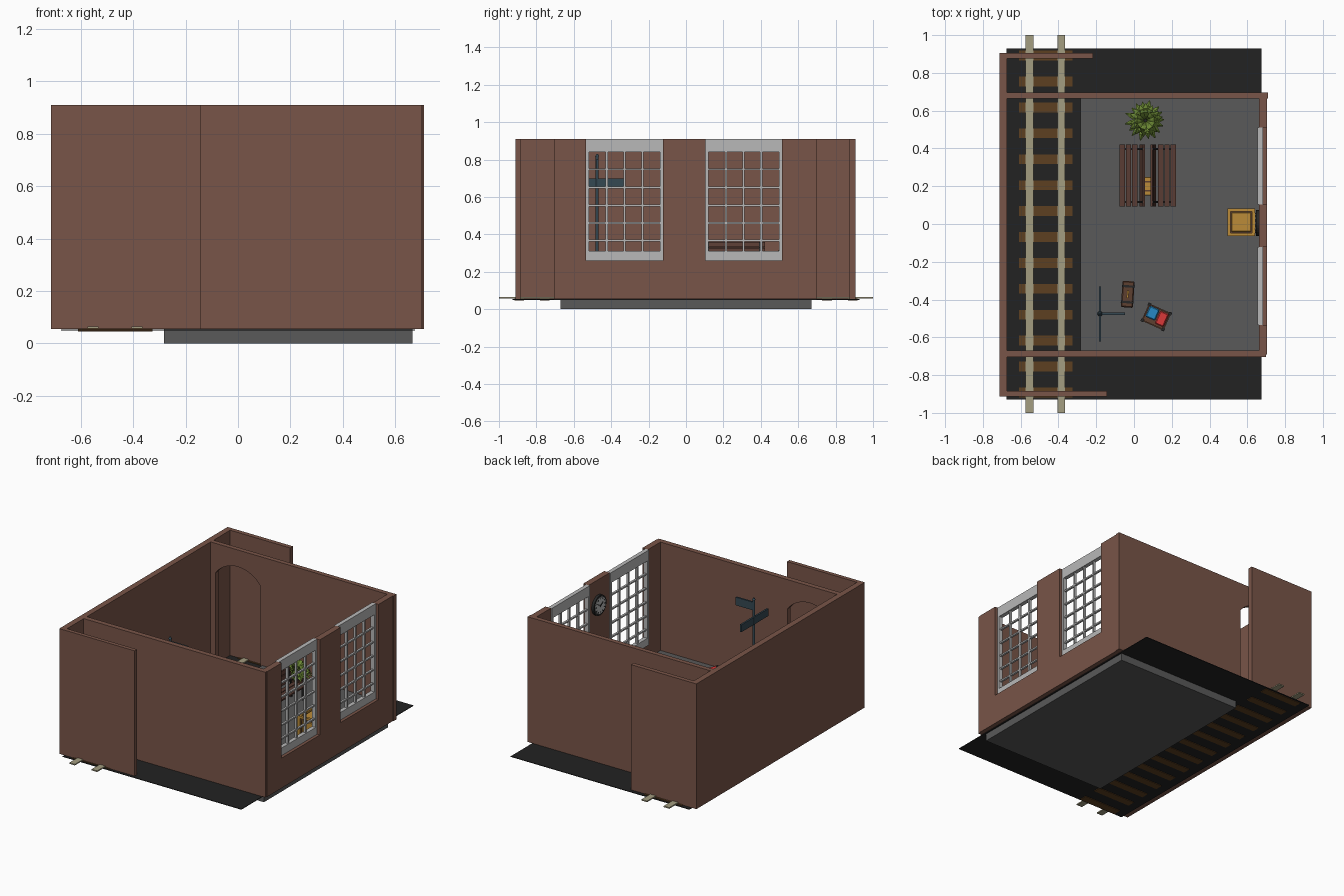
import bpy, bmesh, math, random
from mathutils import Vector, Matrix

if "Cube" in bpy.data.objects:
    bpy.data.objects.remove(bpy.data.objects["Cube"])

random.seed(4)
FLOOR = 0.17


def mat(name, r, g, b):
    m = bpy.data.materials.new(name)
    m.diffuse_color = (r, g, b, 1)
    m.use_nodes = True
    m.node_tree.nodes["Principled BSDF"].inputs["Base Color"].default_value = m.diffuse_color
    return m


BRICK = mat("brick", .19, .09, .065)
STONE = mat("stone", .10, .10, .10)
BLACK = mat("ballast", .016, .016, .016)
RAIL = mat("rail", .37, .34, .22)
WOOD = mat("sleeper_wood", .11, .05, .015)
FRAME = mat("window_grey", .48, .48, .48)
SLAT = mat("bench_wood", .10, .045, .033)
IRON = mat("iron", .02, .02, .02)
CRATE = mat("crate_wood", .50, .26, .04)
SIGN = mat("sign_blue", .035, .065, .085)
LEAF = mat("leaf", .15, .25, .035)
CASE = mat("case_leather", .11, .05, .03)
BLUE = mat("blue_cloth", .02, .25, .55)
RED = mat("red_cloth", .70, .04, .04)


def finish(name, bm, m, bevel=0):
    bmesh.ops.recalc_face_normals(bm, faces=bm.faces)
    me = bpy.data.meshes.new(name)
    bm.to_mesh(me)
    bm.free()
    ob = bpy.data.objects.new(name, me)
    bpy.context.collection.objects.link(ob)
    if m:
        me.materials.append(m)
    if bevel:
        mod = ob.modifiers.new("bevel", "BEVEL")
        mod.width, mod.segments = bevel, 1
    return ob


def boxes(name, specs, m, bevel=0, xf=None):
    """One object from several (x0, x1, y0, y1, z0, z1) boxes."""
    bm = bmesh.new()
    for x0, x1, y0, y1, z0, z1 in specs:
        mx = Matrix.Translation(((x0 + x1) / 2, (y0 + y1) / 2, (z0 + z1) / 2)) @ \
            Matrix.Diagonal((x1 - x0, y1 - y0, z1 - z0, 1))
        bmesh.ops.create_cube(bm, size=1, matrix=mx)
    if xf:
        bm.transform(xf)
    return finish(name, bm, m, bevel)


def cyl(name, loc, r1, r2, h, m, axis='Z', n=24):
    bm = bmesh.new()
    rot = Matrix.Rotation(math.pi / 2, 4, 'Y') if axis == 'X' else Matrix()
    bmesh.ops.create_cone(bm, cap_ends=True, segments=n, radius1=r1, radius2=r2,
                          depth=h, matrix=Matrix.Translation(loc) @ rot)
    return finish(name, bm, m)


# Ground, platform and track
boxes("ballast_bed", [(-.675, .675, -.928, .928, .050, .054)], BLACK)
boxes("platform", [(-.283, .665, -.67, .67, 0, FLOOR)], STONE)
boxes("sleepers", [(-.61, -.325, y - .026, y + .026, .046, .058)
                   for y in [-.892 + i * .1372 for i in range(14)]], WOOD)
boxes("rails", [(x - .021, x + .021, -1, 1, .057, .065) for x in (-.553, -.385)], RAIL)


# End walls of the room with a segmental tunnel arch over the track
def arch_wall(name, y0, y1, right):
    a0, a1, spring, rise = -.635, -.297, .71, .085
    half, cx = (a1 - a0) / 2, (a0 + a1) / 2
    rad = (half ** 2 + rise ** 2) / (2 * rise)
    ang = math.asin(half / rad)
    pts = [(-.70, .055), (a0, .055)]
    for i in range(17):
        t = -ang + 2 * ang * i / 16
        pts.append((cx + rad * math.sin(t), spring + rise - rad + rad * math.cos(t)))
    pts += [(a1, .055), (right, .055), (right, .91), (-.70, .91)]
    bm = bmesh.new()
    f = bm.faces.new([bm.verts.new((x, y0, z)) for x, z in pts])
    ext = bmesh.ops.extrude_face_region(bm, geom=[f])["geom"]
    bmesh.ops.translate(bm, vec=(0, y1 - y0, 0),
                        verts=[v for v in ext if isinstance(v, bmesh.types.BMVert)])
    finish(name, bm, BRICK)


arch_wall("front_wall", -.705, -.67, .70)
arch_wall("back_wall", .665, .697, .709)

# Track-side wall and the tunnel end screens
boxes("left_wall", [(-.712, -.672, -.912, .905, .055, .91)], BRICK)
boxes("front_tunnel_screen", [(-.70, -.143, -.912, -.885, .055, .91)], BRICK)
boxes("back_tunnel_screen", [(-.70, -.218, .875, .905, .055, .91)], BRICK)

# Window wall: sill plus three piers
WINDOWS = [(-.535, -.122), (.103, .512)]
boxes("window_wall", [(.662, .704, -.69, .69, .055, .26),
                      (.662, .704, -.69, -.535, .26, .91),
                      (.662, .704, -.122, .103, .26, .91),
                      (.662, .704, .512, .69, .26, .91)], BRICK)

# Windows: outer frame with a grid of glazing bars
for k, (a, b) in enumerate(WINDOWS):
    s = .016
    parts = [(.655, .683, a, b, .26, .312), (.655, .683, a, b, .84, .91),
             (.655, .683, a, a + s, .312, .84), (.655, .683, b - s, b, .312, .84)]
    for i in (1, 2, 3):
        y = a + s + (b - a - 2 * s) * i / 4
        parts.append((.661, .677, y - .006, y + .006, .312, .84))
    for z in (.368, .46, .555, .65, .748):
        parts.append((.662, .676, a + s, b - s, z - .005, z + .005))
    boxes(f"window_{k + 1}", parts, FRAME)

# Wall clock on the middle pier
CY, CZ = .005, .74
cyl("clock_case", (.655, CY, CZ), .068, .068, .02, IRON, 'X', 32)
cyl("clock_face", (.645, CY, CZ), .056, .056, .006, FRAME, 'X', 32)
marks = bmesh.new()
for deg, r0, r1, w in [(30 * i, .042, .053, .005) for i in range(12)] + \
        [(60, -.008, .032, .006), (-60, -.008, .046, .004)]:
    bmesh.ops.create_cube(marks, size=1, matrix=Matrix.Translation((.641, CY, CZ))
                          @ Matrix.Rotation(math.radians(deg), 4, 'X')
                          @ Matrix.Translation((0, 0, (r0 + r1) / 2))
                          @ Matrix.Diagonal((.003, w, r1 - r0, 1)))
finish("clock_hands_and_marks", marks, IRON)

# Direction post
PX, PY = -.18, -.475
cyl("sign_post", (PX, PY, (FLOOR + .82) / 2), .008, .008, .82 - FLOOR, SIGN, n=12)
cyl("sign_post_cap", (PX, PY, .823), .011, .004, .012, SIGN, n=12)
cyl("sign_post_foot", (PX, PY, FLOOR + .008), .014, .010, .016, SIGN, n=12)
boxes("sign_boards", [(PX - .006, PX + .006, -.622, -.332, .65, .70),
                      (PX, -.047, PY - .006, PY + .006, .745, .80)], SIGN)

# Two slatted benches, back to back
BX = .073
for side, tag in ((-1, "left"), (1, "right")):
    flip = Matrix.Translation((BX, .257, FLOOR)) @ Matrix.Diagonal((side, 1, 1, 1))
    slats = [(x, x + .028, -.165, .165, .085, .095) for x in (.055, .088, .121)]
    boxes(f"{tag}_bench_seat", slats, SLAT, 0, flip)
    lean = flip @ Matrix.Translation((.042, 0, .09)) @ Matrix.Rotation(-.22, 4, 'Y')
    boxes(f"{tag}_bench_back", [(-.005, .005, -.165, .165, z, z + .026)
                                for z in (.012, .043, .074)], SLAT, 0, lean)
    legs = []
    for y in (-.14, .14):
        legs += [(.04, .15, y - .006, y + .006, .075, .085),
                 (.045, .056, y - .006, y + .006, 0, .08),
                 (.132, .143, y - .006, y + .006, 0, .08)]
    boxes(f"{tag}_bench_legs", legs, IRON, 0, flip)
    boxes(f"{tag}_bench_brackets", [(.005, .011, y - .006, y + .006, -.01, .098)
                                    for y in (-.14, .14)], IRON, 0, lean)

# Small parcel standing between the benches
boxes("parcel", [(.052, .093, .15, .25, FLOOR, FLOOR + .08)], CRATE, .004)
boxes("parcel_straps", [(.050, .095, y, y + .008, FLOOR, FLOOR + .082)
                        for y in (.172, .220)], CASE)

# Crate: recessed core, edge battens and inner panel
c, h = .073, .145
battens = []
for u in (-1, 1):
    e0, e1 = sorted((u * c, u * (c - .016)))
    for v in (-1, 1):
        g0, g1 = sorted((v * c, v * (c - .016)))
        battens.append((e0, e1, g0, g1, 0, h))
    for z in (0, h - .016):
        battens += [(e0, e1, -c, c, z, z + .016), (-c, c, e0, e1, z, z + .016)]
at = Matrix.Translation((.568, .01, FLOOR))
boxes("crate_battens", battens, CRATE, 0, at)
boxes("crate_core", [(-.062, .062, -.062, .062, .005, h - .012)], CASE, 0, at)
boxes("crate_panels", [(-.052, .052, -.052, .052, .02, h - .006),
                       (-.068, .068, -.045, .045, .028, .117),
                       (-.045, .045, -.068, .068, .028, .117)], CRATE, .004, at)

# Closed suitcase
at = Matrix.Translation((-.033, -.372, FLOOR)) @ Matrix.Rotation(-.07, 4, 'Z')
boxes("suitcase", [(-.032, .032, -.07, .07, 0, .095)], CASE, .006, at)
boxes("suitcase_straps", [(-.034, .034, y - .006, y + .006, 0, .097)
                          for y in (-.042, .042)], IRON, 0, at)
boxes("suitcase_handle", [(-.005, .005, -.02, .02, .108, .114),
                          (-.005, .005, -.02, -.014, .094, .11),
                          (-.005, .005, .014, .02, .094, .11)], CRATE, 0, at)

# Open trunk with folded clothes
at = Matrix.Translation((.118, -.492, FLOOR)) @ Matrix.Rotation(-.42, 4, 'Z')
boxes("trunk", [(-.064, .064, -.05, .05, 0, .012), (-.064, -.057, -.05, .05, 0, .07),
                (.057, .064, -.05, .05, 0, .07), (-.064, .064, -.05, -.043, 0, .07),
                (-.064, .064, .043, .05, 0, .07)], CASE, 0, at)
boxes("trunk_corners", [(x - .008, x + .008, y - .008, y + .008, 0, .073)
                        for x in (-.06, .06) for y in (-.046, .046)], IRON, 0, at)
boxes("blue_clothes", [(-.055, .002, -.022, .042, .012, .076)], BLUE, .006, at)
boxes("red_clothes", [(.006, .056, -.035, .040, .012, .080)], RED, .006, at)

# Potted plant with layered arching leaves
LX, LY = .06, .548
cyl("plant_pot", (LX, LY, FLOOR + .025), .032, .042, .05, CASE, n=16)
cyl("pot_soil", (LX, LY, FLOOR + .052), .036, .036, .004, IRON, n=16)
bm = bmesh.new()
for count, length, lift in ((16, .110, .045), (14, .092, .085), (10, .068, .115)):
    for i in range(count):
        a = 2 * math.pi * (i + random.random() * .5) / count
        d, n = Vector((math.cos(a), math.sin(a), 0)), Vector((-math.sin(a), math.cos(a), 0))
        ln = length * random.uniform(.88, 1.02)
        prev = None
        for t, w in ((.12, .006), (.4, .016), (.7, .015), (1, .002)):
            p = Vector((LX, LY, FLOOR + .045)) + d * ln * t
            p.z += lift * math.sin(math.pi * .78 * t)
            drop = Vector((0, 0, -.004))
            row = [bm.verts.new(q) for q in (p - n * w + drop, p, p + n * w + drop)]
            if prev:
                for j in (0, 1):
                    bm.faces.new((prev[j], prev[j + 1], row[j + 1], row[j]))
            prev = row
finish("plant_leaves", bm, LEAF)
